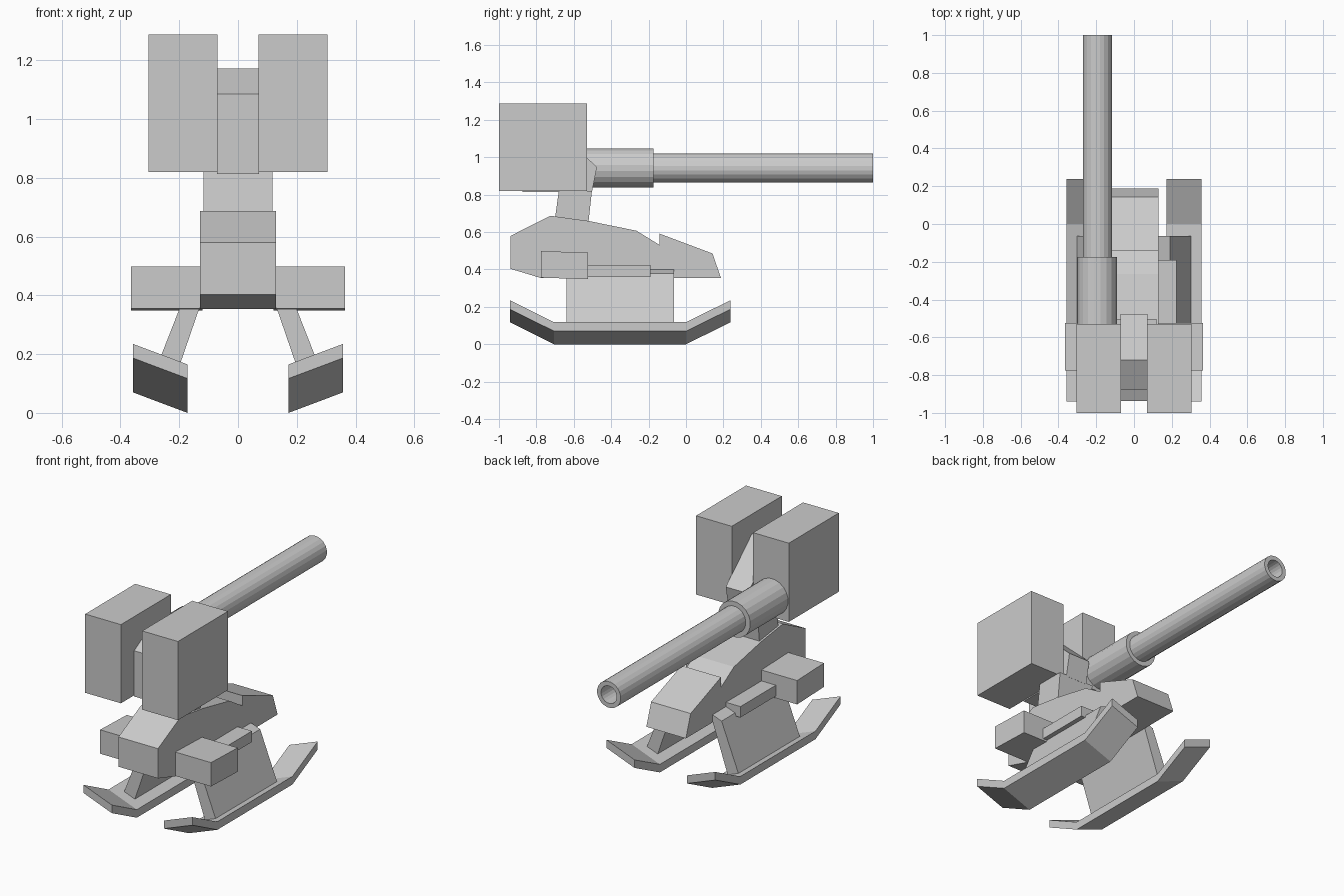
import bpy, bmesh, math
from mathutils import Vector

if "Cube" in bpy.data.objects:
    bpy.data.objects.remove(bpy.data.objects["Cube"])


def finish(name, bm, mirror=False):
    bmesh.ops.recalc_face_normals(bm, faces=bm.faces)
    me = bpy.data.meshes.new(name)
    bm.to_mesh(me)
    bm.free()
    ob = bpy.data.objects.new(name, me)
    bpy.context.collection.objects.link(ob)
    if mirror:
        ob.modifiers.new("mirror", 'MIRROR').use_mirror_merge = False
    return ob


def extrude(bm, pts, offset):
    face = bm.faces.new([bm.verts.new(p) for p in pts])
    new = bmesh.ops.extrude_face_region(bm, geom=[face])["geom"]
    moved = [g for g in new if isinstance(g, bmesh.types.BMVert)]
    bmesh.ops.translate(bm, verts=moved, vec=Vector(offset))


def side_prism(name, profile, x0, x1, rise=0.0, mirror=False):
    """Extrude a (y, z) profile from x0 to x1, optionally lifting the far side."""
    bm = bmesh.new()
    extrude(bm, [(x0, y, z) for y, z in profile], (x1 - x0, 0, rise))
    return finish(name, bm, mirror)


def rect(y0, y1, z0, z1):
    return [(y0, z0), (y1, z0), (y1, z1), (y0, z1)]


def lathe(name, profile, x, z, sides=20):
    """Turn a (radius, y) profile around the gun axis; open ends are capped."""
    bm = bmesh.new()
    rings = []
    for r, y in profile:
        angles = [2 * math.pi * (i + 0.5) / sides for i in range(sides)]
        rings.append([bm.verts.new((x + r * math.cos(a), y, z + r * math.sin(a)))
                      for a in angles])
    for a, b in zip(rings, rings[1:]):
        for i in range(sides):
            j = (i + 1) % sides
            bm.faces.new((a[i], a[j], b[j], b[i]))
    bm.faces.new(rings[0])
    bm.faces.new(rings[-1])
    return finish(name, bm)


# Hull with the notch behind its raised rear deck
side_prism("hull", [(-0.937, 0.403), (-0.937, 0.58), (-0.725, 0.687), (-0.52, 0.659),
                    (-0.265, 0.607), (-0.143, 0.532), (-0.143, 0.592), (0.142, 0.485),
                    (0.187, 0.354), (-0.775, 0.354)], -0.13, 0.13)

# Neck and the wedge-shaped bracket between the launcher boxes
side_prism("neck", [(-0.705, 0.64), (-0.68, 0.82), (-0.503, 0.82), (-0.523, 0.64)],
           -0.118, 0.118)
side_prism("bracket", [(-0.875, 0.813), (-0.875, 1.085), (-0.72, 1.172),
                       (-0.476, 0.948), (-0.503, 0.813)], -0.072, 0.072)

# Launcher boxes
side_prism("launcher_box", rect(-1.0, -0.53, 0.82, 1.288), 0.07, 0.305, mirror=True)

# Cannon with hollow muzzle and thicker sleeve
lathe("cannon_barrel", [(0.078, -0.5), (0.078, 1.0), (0.052, 1.0), (0.052, 0.7)],
      -0.193, 0.942)
lathe("cannon_sleeve", [(0.106, -0.53), (0.106, -0.175)], -0.195, 0.942)

# Side pods and rails
side_prism("side_pod", [(-0.775, 0.356), (-0.523, 0.348), (-0.523, 0.49), (-0.775, 0.498)],
           0.12, 0.365, mirror=True)
side_prism("side_rail", rect(-0.53, -0.19, 0.36, 0.425), 0.12, 0.225, mirror=True)

# Slanted struts down to the skis
bm = bmesh.new()
extrude(bm, [(0.115, -0.64, 0.405), (0.19, -0.64, 0.378),
             (0.303, -0.64, 0.09), (0.232, -0.64, 0.065)], (0, 0.577, 0))
finish("strut", bm, mirror=True)

# Skis, tilted up on their outer edge, with both tips raised
top = [(-0.94, 0.165), (-0.705, 0.048), (0.0, 0.048), (0.237, 0.165)]
side_prism("ski", top + [(y, z - 0.048) for y, z in reversed(top)],
           0.172, 0.358, rise=0.07, mirror=True)
